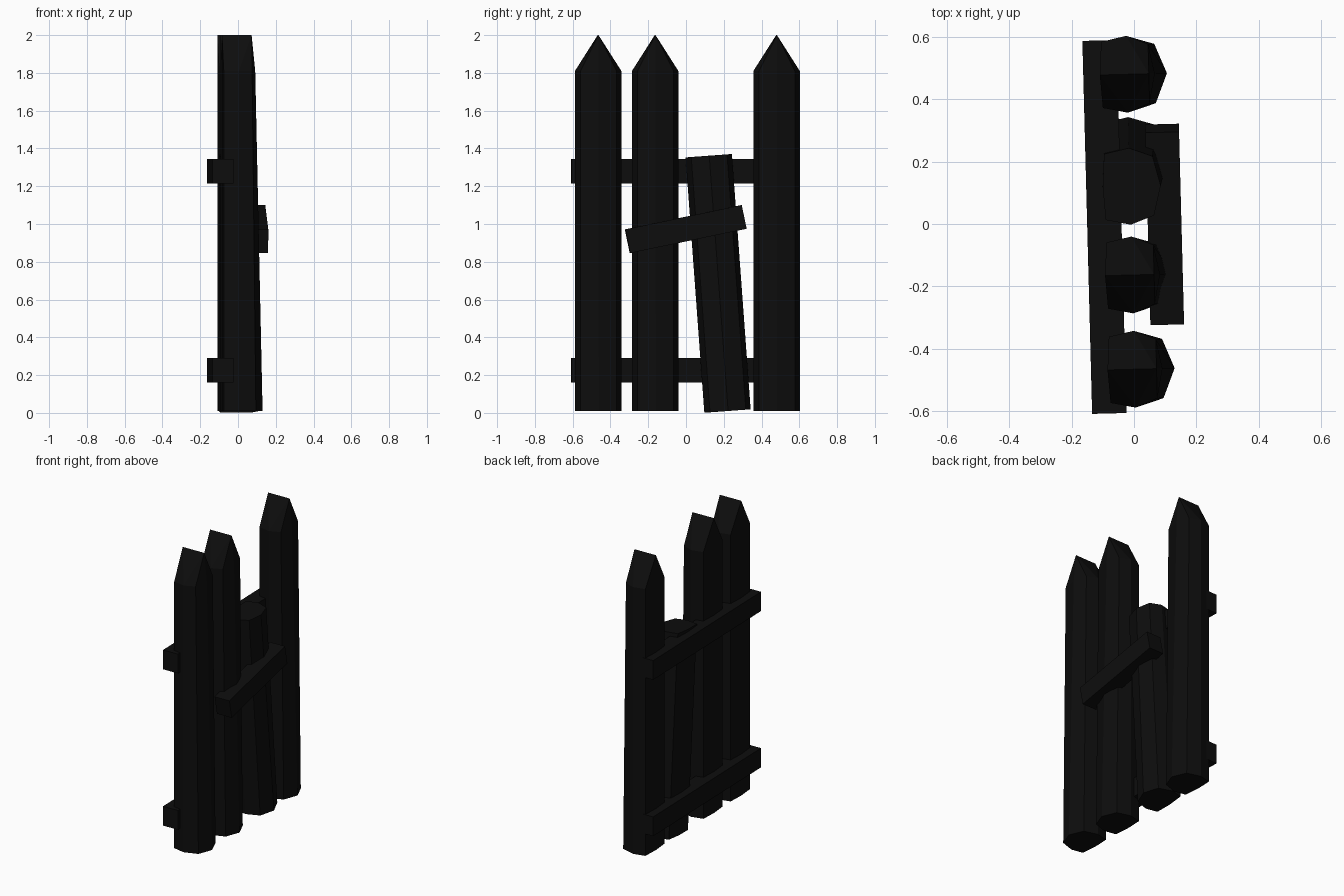
import bpy, bmesh
from math import radians
from mathutils import Matrix

if "Cube" in bpy.data.objects:
    bpy.data.objects.remove(bpy.data.objects["Cube"])

dark = bpy.data.materials.new("dark_wood")
dark.diffuse_color = (0.004, 0.004, 0.004, 1)
dark.use_nodes = True
dark.node_tree.nodes["Principled BSDF"].inputs["Base Color"].default_value = dark.diffuse_color
TURN = Matrix.Rotation(radians(1.5), 4, 'Z')   # whole fence is slightly turned

# log section, front is +x: (x at bottom, x at the shoulder z = 1.81, y)
SECTION = [(0.118, 0.079, 0.0), (0.08, 0.06, 0.095), (-0.01, -0.01, 0.123), (-0.09, -0.09, 0.106),
           (-0.097, -0.097, 0.0), (-0.09, -0.09, -0.106), (-0.01, -0.01, -0.123), (0.08, 0.06, -0.095)]
SHOULDER = 1.80


def finish(name, bm, matrix):
    bmesh.ops.recalc_face_normals(bm, faces=bm.faces)
    mesh = bpy.data.meshes.new(name)
    bm.to_mesh(mesh)
    bm.free()
    mesh.materials.append(dark)
    ob = bpy.data.objects.new(name, mesh)
    bpy.context.collection.objects.link(ob)
    ob.matrix_world = TURN @ matrix
    return ob


def picket(name, y, z, height, pointed=True, tilt=0):
    bm = bmesh.new()
    t = height / SHOULDER
    low = [bm.verts.new((a, v, 0)) for a, b, v in SECTION]
    top = [bm.verts.new((a + (b - a) * t, v, height)) for a, b, v in SECTION]
    bm.faces.new(low)
    for i in range(8):
        j = (i + 1) % 8
        bm.faces.new((low[i], low[j], top[j], top[i]))
    if pointed:
        # ridge running front to back
        f = bm.verts.new((0.06, 0, 1.99))
        r = bm.verts.new((-0.097, 0, 1.99))
        for i, apex in enumerate((f, f, r, r, r, r, f, f)):
            bm.faces.new((top[i], top[(i + 1) % 8], apex))
        bm.faces.new((top[2], r, f))
        bm.faces.new((top[6], f, r))
    else:
        bm.faces.new(top)
    finish(name, bm, Matrix.Translation((0, y, z)) @ Matrix.Rotation(radians(tilt), 4, 'X'))


def board(name, center, size, tilt=0):
    bm = bmesh.new()
    bmesh.ops.create_cube(bm, size=1)
    bmesh.ops.scale(bm, vec=size, verts=bm.verts)
    finish(name, bm, Matrix.Translation(center) @ Matrix.Rotation(radians(tilt), 4, 'X'))


# upright pointed logs
for i, y in enumerate((-0.465, -0.163, 0.48)):
    picket(f"picket_{i + 1}", y, 0.01, SHOULDER)

# broken leaning log
picket("broken_picket", 0.22, 0.01, 1.355, pointed=False, tilt=4.2)

# back rails
for name, z in (("lower_rail", 0.225), ("upper_rail", 1.28)):
    board(name, (-0.095, -0.007, z), (0.11, 1.195, 0.13))

# slanted patch board on the front
board("patch_board", (0.098, -0.004, 0.973), (0.108, 0.63, 0.128), tilt=11.8)
